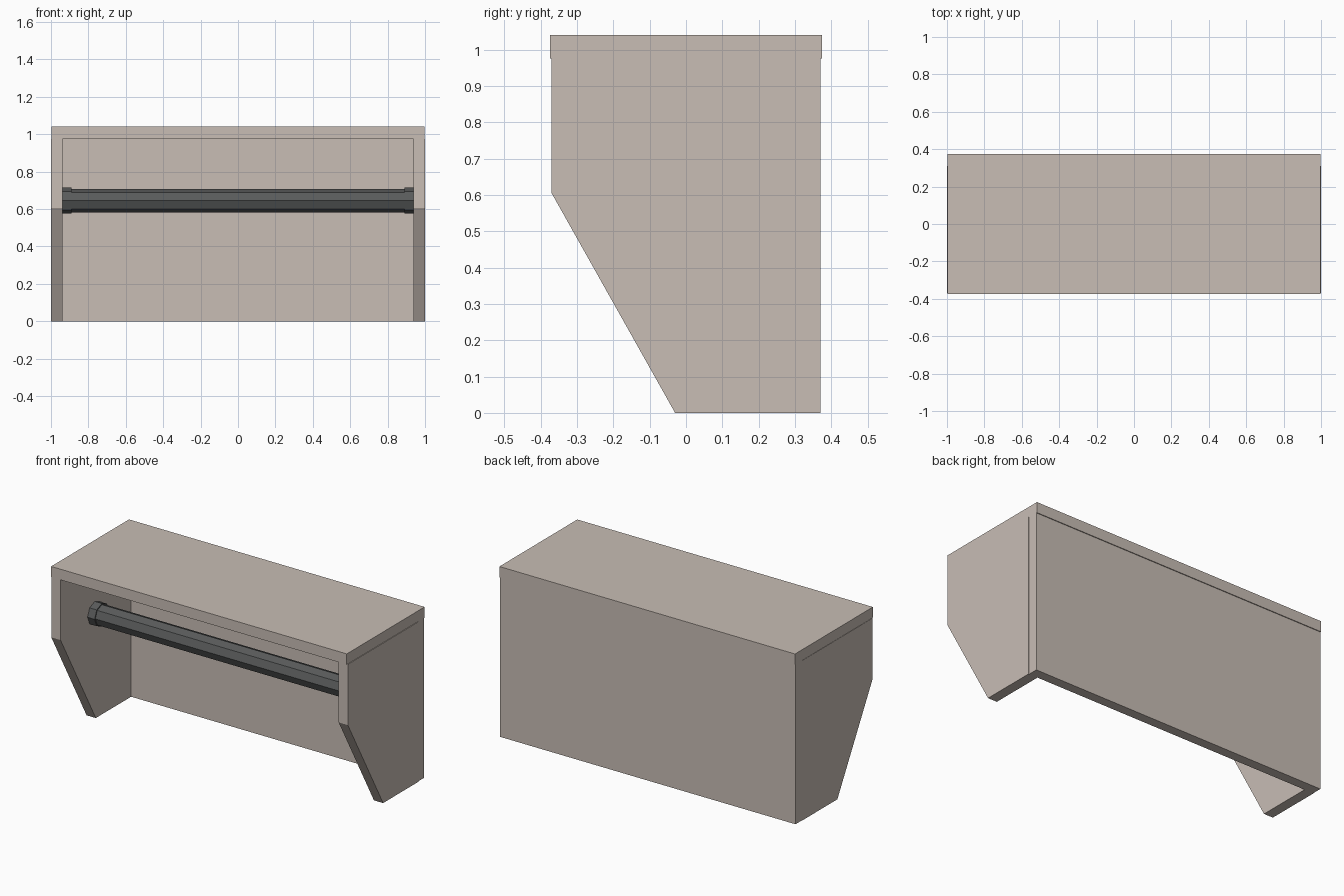
import bpy, bmesh, math
from mathutils import Matrix

if "Cube" in bpy.data.objects:
    bpy.data.objects.remove(bpy.data.objects["Cube"])


def material(name, rgb):
    m = bpy.data.materials.new(name)
    m.diffuse_color = (*rgb, 1.0)
    m.use_nodes = True
    m.node_tree.nodes["Principled BSDF"].inputs["Base Color"].default_value = m.diffuse_color
    return m


BEIGE = material("warm_beige", (0.58, 0.51, 0.46))
DARK = material("dark_grey", (0.10, 0.105, 0.105))


def finish(name, bm, mat):
    bmesh.ops.recalc_face_normals(bm, faces=bm.faces)
    me = bpy.data.meshes.new(name)
    bm.to_mesh(me)
    bm.free()
    me.materials.append(mat)
    ob = bpy.data.objects.new(name, me)
    bpy.context.collection.objects.link(ob)
    return ob


def extrude_x(name, profile, x0, x1, mat):
    """Extrude a closed (y, z) profile from x0 to x1."""
    bm = bmesh.new()
    a = [bm.verts.new((x0, y, z)) for y, z in profile]
    b = [bm.verts.new((x1, y, z)) for y, z in profile]
    bm.faces.new(a)
    bm.faces.new(b[::-1])
    n = len(profile)
    for i in range(n):
        j = (i + 1) % n
        bm.faces.new((a[i], b[i], b[j], a[j]))
    return finish(name, bm, mat)


def rect(y0, y1, z0, z1):
    return [(y0, z0), (y1, z0), (y1, z1), (y0, z1)]


def octagon(y, z, r):
    return [(y + r * math.cos(k * math.pi / 4), z + r * math.sin(k * math.pi / 4))
            for k in range(8)]


# Top shelf and back board
extrude_x("top_shelf", rect(-0.375, 0.375, 0.975, 1.04), -0.998, 0.996, BEIGE)
extrude_x("back_panel", rect(0.31, 0.37, 0.0, 0.975), -0.998, 0.996, BEIGE)

# Side brackets with a slanted lower front
side = [(-0.37, 0.975), (-0.37, 0.605), (-0.03, 0.0), (0.31, 0.0), (0.31, 0.975)]
ROD_Y, ROD_Z = -0.04, 0.645
for label, s in (("left", -1), ("right", 1)):
    extrude_x(label + "_side_panel", side, s * 0.938, s * 1.0, BEIGE)
    # Rod end socket
    extrude_x(label + "_rod_socket", octagon(ROD_Y, ROD_Z, 0.07), s * 0.89, s * 0.938, DARK)

# Hanging rod
extrude_x("hanging_rod", octagon(ROD_Y, ROD_Z, 0.063), -0.89, 0.89, DARK)
